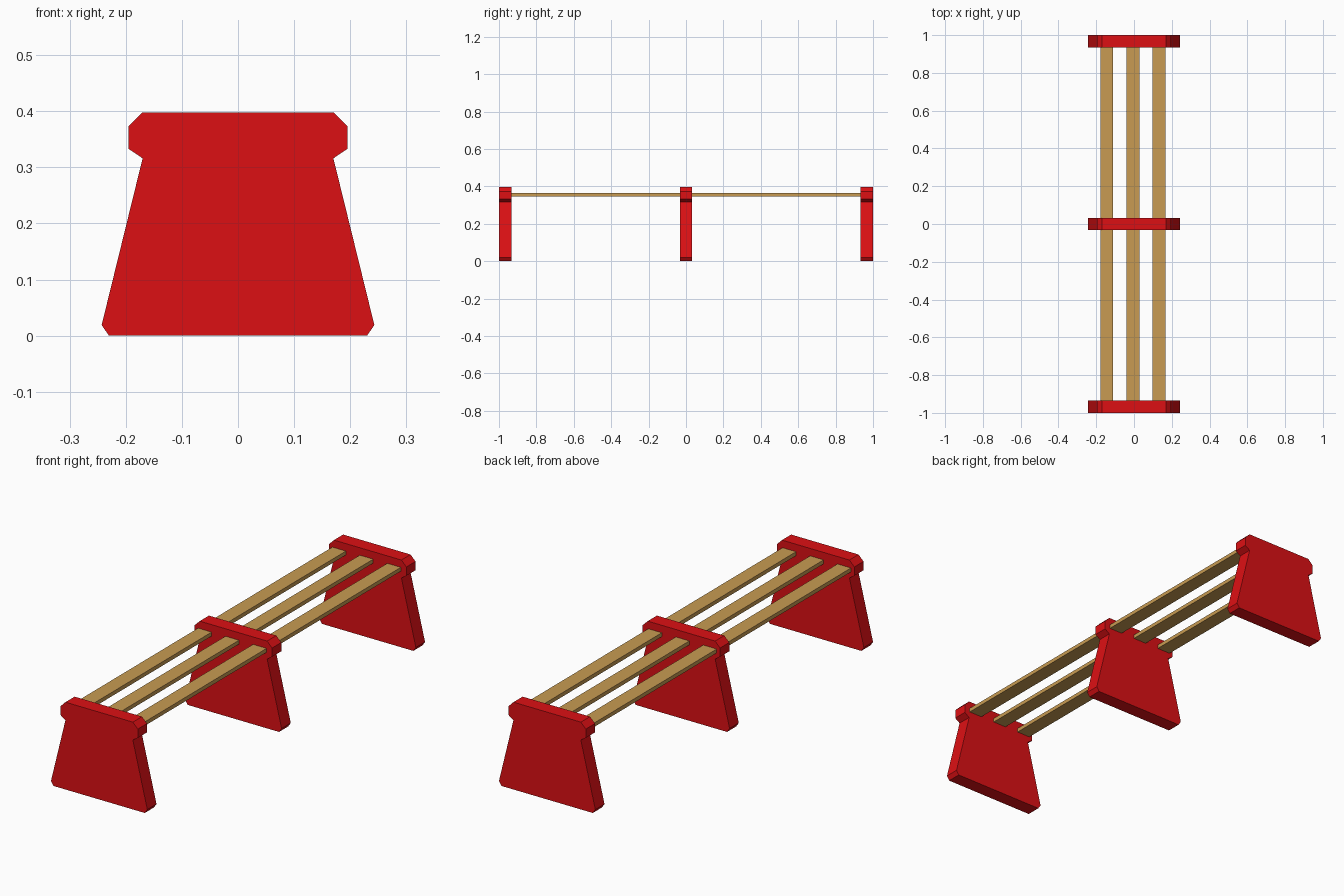
import bpy
import bmesh

if "Cube" in bpy.data.objects:
    bpy.data.objects.remove(bpy.data.objects["Cube"])


def material(name, color):
    mat = bpy.data.materials.new(name)
    mat.diffuse_color = (*color, 1.0)
    mat.use_nodes = True
    mat.node_tree.nodes["Principled BSDF"].inputs["Base Color"].default_value = mat.diffuse_color
    return mat


def extruded(name, profile, y0, y1, mat):
    """Closed x-z profile extruded along y."""
    bm = bmesh.new()
    face = bm.faces.new([bm.verts.new((x, y0, z)) for x, z in profile])
    ext = bmesh.ops.extrude_face_region(bm, geom=[face])
    verts = [g for g in ext["geom"] if isinstance(g, bmesh.types.BMVert)]
    bmesh.ops.translate(bm, verts=verts, vec=(0, y1 - y0, 0))
    bmesh.ops.recalc_face_normals(bm, faces=bm.faces)
    mesh = bpy.data.meshes.new(name)
    bm.to_mesh(mesh)
    bm.free()
    mesh.materials.append(mat)
    obj = bpy.data.objects.new(name, mesh)
    bpy.context.collection.objects.link(obj)
    return obj


red = material("red_paint", (0.72, 0.005, 0.007))
wood = material("wood", (0.58, 0.33, 0.085))

# Supports: tapered panel with a chamfered cap, mirrored from its right half
half = [(0.23, 0.0), (0.243, 0.019), (0.17, 0.316),
        (0.195, 0.333), (0.195, 0.373), (0.17, 0.398)]
outline = half + [(-x, z) for x, z in reversed(half)]
T = 0.066
for label, y in (("front", -1 + T / 2), ("middle", 0), ("back", 1 - T / 2)):
    extruded(f"{label}_support", outline, y - T / 2, y + T / 2, red)

# Seat slats: three long boards running through the supports
W, Z0, Z1 = 0.034, 0.346, 0.364
for label, x in (("left", -0.144), ("centre", -0.006), ("right", 0.133)):
    board = [(x - W, Z0), (x + W, Z0), (x + W, Z1), (x - W, Z1)]
    extruded(f"{label}_slat", board, -0.95, 0.95, wood)
